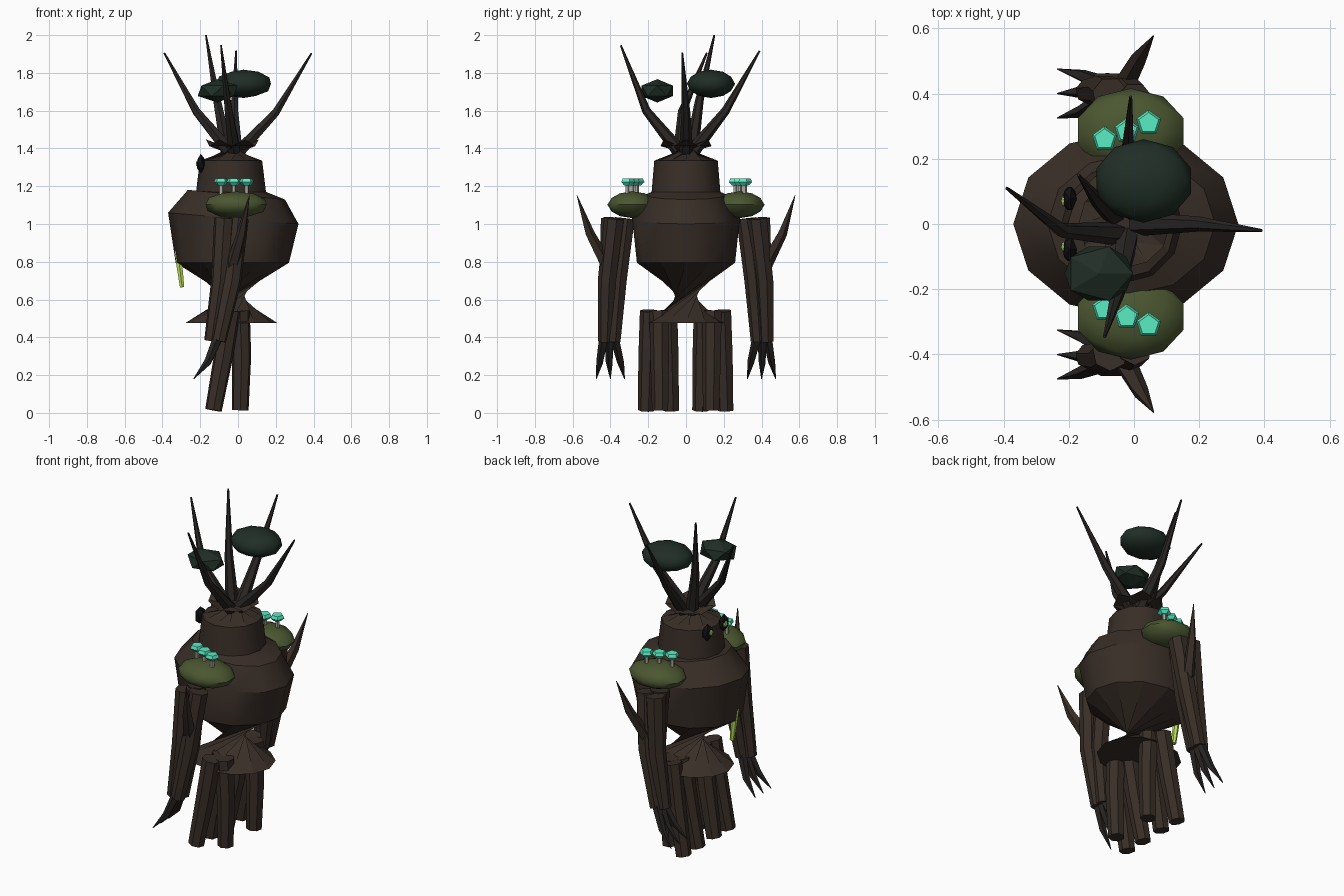
import bpy, bmesh, math
from mathutils import Vector

if "Cube" in bpy.data.objects:
    bpy.data.objects.remove(bpy.data.objects["Cube"])


def material(name, r, g, b):
    m = bpy.data.materials.new(name)
    m.diffuse_color = (r, g, b, 1)
    m.use_nodes = True
    m.node_tree.nodes["Principled BSDF"].inputs["Base Color"].default_value = m.diffuse_color
    return m


BARK = material("bark", 0.04, 0.027, 0.02)
TWIG = material("twig", 0.022, 0.019, 0.017)
MOSS = material("moss", 0.07, 0.095, 0.03)
LEAF = material("leaf", 0.014, 0.027, 0.019)
GLOW = material("mushroom_glow", 0.1, 0.85, 0.55)
STEM = material("mushroom_stem", 0.4, 0.38, 0.33)
BLACK = material("eye_socket", 0.006, 0.006, 0.008)
SAP = material("sap", 0.5, 0.75, 0.1)


def finish(name, bm, mat, smooth=True):
    bmesh.ops.recalc_face_normals(bm, faces=bm.faces)
    me = bpy.data.meshes.new(name)
    bm.to_mesh(me)
    bm.free()
    me.materials.append(mat)
    ob = bpy.data.objects.new(name, me)
    bpy.context.collection.objects.link(ob)
    if smooth:
        bpy.ops.object.select_all(action='DESELECT')
        ob.select_set(True)
        bpy.context.view_layer.objects.active = ob
        bpy.ops.object.shade_smooth_by_angle(angle=math.radians(35))
    return ob


def skin(bm, rings, shifts):
    """Join rings of vertices; a shift turns the next ring for a twisted waist."""
    n = len(rings[0])
    off = 0
    for a, b, s in zip(rings, rings[1:], shifts):
        for i in range(n):
            p, q = a[(i + off) % n], a[(i + 1 + off) % n]
            u, v = b[(i + off + s) % n], b[(i + 1 + off + s) % n]
            if s:
                bm.faces.new((p, q, v))
                bm.faces.new((p, v, u))
            else:
                bm.faces.new((p, q, v, u))
        off += s
    bm.faces.new(rings[0])
    bm.faces.new(rings[-1])


def tube(name, path, radii, sides, mat):
    bm = bmesh.new()
    pts = [Vector(p) for p in path]
    rings = []
    for k, p in enumerate(pts):
        d = (pts[min(k + 1, len(pts) - 1)] - pts[max(k - 1, 0)]).normalized()
        ref = Vector((1, 0, 0)) if abs(d.x) < 0.8 else Vector((0, 0, 1))
        u = d.cross(ref).normalized()
        w = d.cross(u)
        rings.append([bm.verts.new(p + radii[k] * (u * math.cos(t) + w * math.sin(t)))
                      for t in (2 * math.pi * i / sides for i in range(sides))])
    skin(bm, rings, [0] * (len(rings) - 1))
    return finish(name, bm, mat)


def blob(name, center, size, mat, sub=2, smooth=True):
    bm = bmesh.new()
    bmesh.ops.create_icosphere(bm, subdivisions=sub, radius=1)
    bmesh.ops.scale(bm, vec=size, verts=bm.verts)
    bmesh.ops.translate(bm, vec=center, verts=bm.verts)
    return finish(name, bm, mat, smooth)


# trunk: pelvis flare, twisted waist, chest, head, twisted crown (cx, z, rx, ry, tilt, jag)
profile = [(-0.035, 0.475, 0.245, 0.21, 0, 0), (-0.03, 0.795, 0.30, 0.26, 0, 0),
           (-0.025, 1.03, 0.345, 0.285, 0.087, 0), (-0.008, 1.155, 0.257, 0.215, 0.1, 0),
           (-0.037, 1.17, 0.185, 0.182, 0, 0), (-0.037, 1.335, 0.165, 0.168, 0, 0),
           (-0.03, 1.43, 0.14, 0.135, 0, 0.018)]
bm = bmesh.new()
rings = []
for cx, z, rx, ry, tilt, jag in profile:
    ring = []
    for i in range(12):
        t = math.pi * i / 6
        dx = rx * math.cos(t)
        ring.append(bm.verts.new((cx + dx, ry * math.sin(t), z - tilt * dx + jag * (-1) ** i)))
    rings.append(ring)
skin(bm, rings, [5, 0, 0, 0, 0, 5])
finish("trunk", bm, BARK)

for side, s in (("left", 1), ("right", -1)):
    # legs: three roots each, two splayed forward and one behind
    for i, (tx, ty, fx, fy) in enumerate([(-0.04, 0.19, -0.13, 0.21),
                                          (-0.04, 0.095, -0.13, 0.078),
                                          (0.01, 0.14, 0.012, 0.135)]):
        tube(f"{side}_leg_root_{i}",
             [(tx, s * ty, 0.54), ((tx + fx) / 2 + 0.008, s * (ty + fy) / 2, 0.3), (fx, s * fy, 0.014)],
             [0.054, 0.052, 0.045], 7, BARK)

    # arms: three bundled branches each
    spine = [(-0.04, 0.365, 1.03, 0.045), (-0.06, 0.395, 0.7, 0.036), (-0.115, 0.405, 0.38, 0.026)]
    for i in range(3):
        path = []
        for k, (x, y, z, o) in enumerate(spine):
            t = 2 * math.pi * i / 3 + 0.3 + 0.35 * k
            path.append((x + o * math.cos(t), s * (y + o * math.sin(t)), z))
        tube(f"{side}_arm_branch_{i}", path, [0.055, 0.05, 0.039], 7, BARK)

    # claws and elbow thorn
    for i, (by, my, ty) in enumerate([(0.375, 0.345, 0.325), (0.405, 0.405, 0.4), (0.435, 0.455, 0.475)]):
        tube(f"{side}_claw_{i}", [(-0.11, s * by, 0.39), (-0.16, s * my, 0.27), (-0.235, s * ty, 0.18)],
             [0.026, 0.02, 0.002], 5, TWIG)
    tube(f"{side}_thorn", [(-0.03, s * 0.42, 0.78), (0.018, s * 0.51, 0.95), (0.06, s * 0.577, 1.15)],
         [0.036, 0.026, 0.002], 5, BARK)

    # shoulder moss and mushrooms
    blob(f"{side}_shoulder_moss", (-0.01, s * 0.284, 1.102), (0.17, 0.132, 0.071), MOSS)
    for i, (x, y) in enumerate([(-0.09, 0.26), (-0.022, 0.285), (0.045, 0.31)]):
        tube(f"{side}_mushroom_stem_{i}", [(x, s * y, 1.14), (x, s * y, 1.215)], [0.012, 0.012], 5, STEM)
        tube(f"{side}_mushroom_cap_{i}", [(x, s * y, 1.205), (x, s * y, 1.222), (x, s * y, 1.24)],
             [0.022, 0.04, 0.032], 5, GLOW)

    # eyes
    blob(f"{side}_eye_socket", (-0.197, s * 0.078, 1.32), (0.024, 0.042, 0.052), BLACK, 1, False)
    blob(f"{side}_eye", (-0.212, s * 0.07, 1.32), (0.013, 0.02, 0.02), SAP, 1)

# antler branches
antlers = [((-0.05, -0.03, 1.39), (-0.22, -0.02, 1.595), (-0.39, 0.11, 1.905)),
           ((0.01, 0, 1.39), (0.2, 0.0, 1.59), (0.39, -0.02, 1.905)),
           ((-0.02, -0.04, 1.39), (-0.05, -0.21, 1.6), (-0.09, -0.345, 1.945)),
           ((-0.01, 0.04, 1.39), (-0.02, 0.21, 1.6), (-0.01, 0.39, 1.917)),
           ((-0.06, 0.03, 1.39), (-0.11, 0.07, 1.65), (-0.17, 0.15, 2.0))]
for i, path in enumerate(antlers):
    tube(f"antler_{i}", path, [0.037, 0.023, 0.005], 6, TWIG)

# foliage and dripping sap
blob("leaf_cluster_large", (0.03, 0.132, 1.742), (0.152, 0.128, 0.075), LEAF)
blob("leaf_cluster_small", (-0.108, -0.152, 1.705), (0.118, 0.097, 0.062), LEAF, 1, False)
tube("sap_drip", [(-0.32, -0.015, 0.86), (-0.31, -0.015, 0.78), (-0.296, -0.015, 0.665)],
     [0.02, 0.018, 0.013], 6, SAP)
